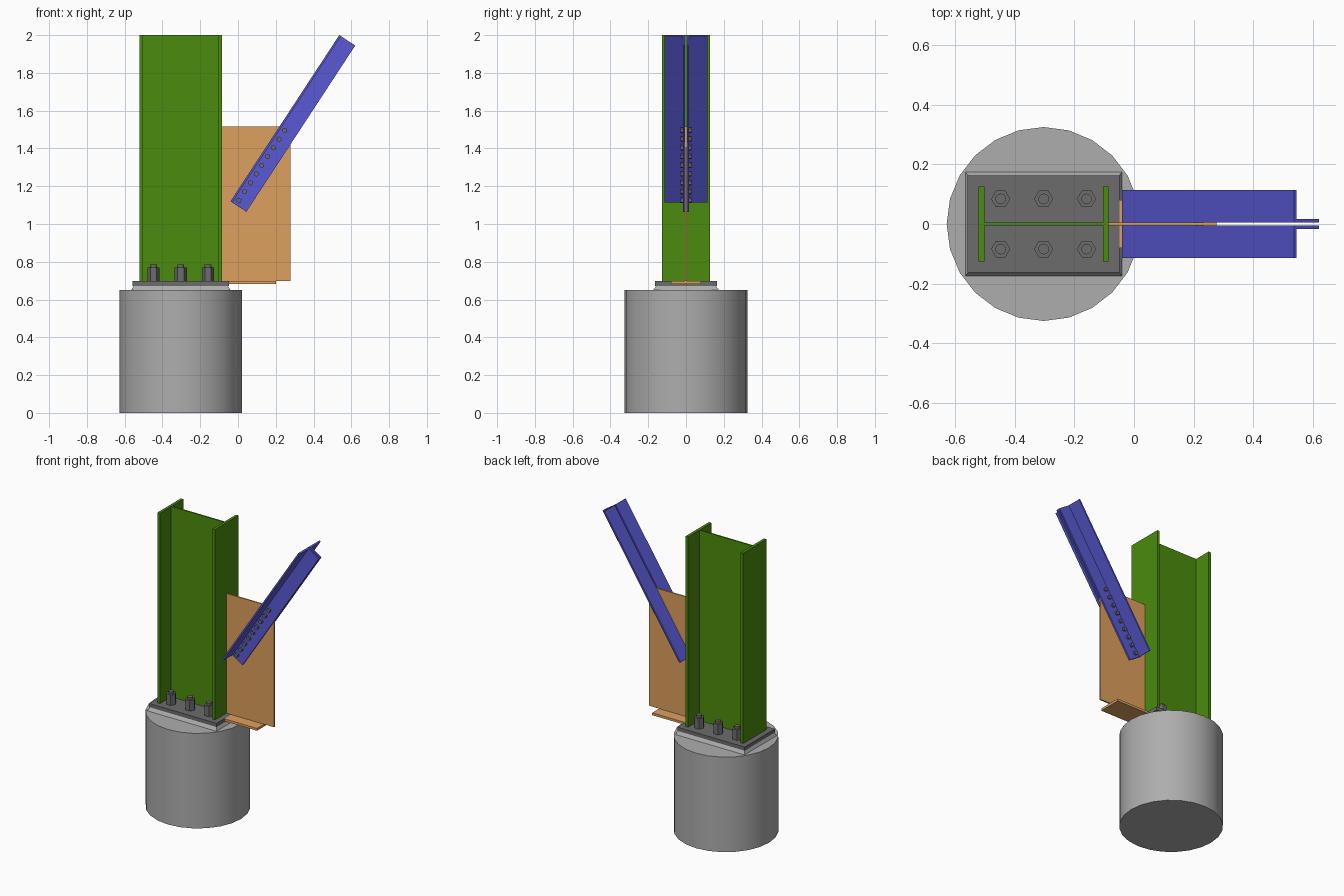
import bpy, math
from mathutils import Matrix, Vector

if "Cube" in bpy.data.objects:
    bpy.data.objects.remove(bpy.data.objects["Cube"])


def material(name, rgb):
    m = bpy.data.materials.new(name)
    m.diffuse_color = (*rgb, 1)
    m.use_nodes = True
    m.node_tree.nodes["Principled BSDF"].inputs["Base Color"].default_value = m.diffuse_color
    return m


GREEN = material("green_paint", (0.07, 0.26, 0.004))
ORANGE = material("orange_paint", (0.73, 0.35, 0.11))
BLUE = material("blue_paint", (0.10, 0.10, 0.66))
STEEL = material("dark_steel", (0.15, 0.15, 0.15))
CONCRETE = material("concrete", (0.42, 0.42, 0.42))
CX = -0.303  # centre line of pier and column


def finish(name, verts, faces, mat):
    me = bpy.data.meshes.new(name)
    me.from_pydata(verts, [], faces)
    me.materials.append(mat)
    ob = bpy.data.objects.new(name, me)
    bpy.context.collection.objects.link(ob)
    return ob


def prism(name, profile, depth, mat, matrix=Matrix(), top=None):
    """Extrude a counter-clockwise profile along local z; top gives a taper."""
    n = len(profile)
    pts = [(x, y, 0) for x, y in profile] + [(x, y, depth) for x, y in (top or profile)]
    faces = [tuple(reversed(range(n))), tuple(range(n, 2 * n))]
    faces += [(i, (i + 1) % n, n + (i + 1) % n, n + i) for i in range(n)]
    if matrix.determinant() < 0:
        faces = [f[::-1] for f in faces]
    return finish(name, [matrix @ Vector(p) for p in pts], faces, mat)


def rect(x0, x1, y0, y1):
    return [(x0, y0), (x1, y0), (x1, y1), (x0, y1)]


def ngon(r, n):
    return [(r * math.cos(2 * math.pi * i / n), r * math.sin(2 * math.pi * i / n)) for i in range(n)]


def at(x, y, z):
    return Matrix.Translation((x, y, z))


# Concrete pier
pier = prism("pier", ngon(0.325, 24), 0.65, CONCRETE, at(CX, 0, 0))
bpy.context.view_layer.objects.active = pier
pier.select_set(True)
bpy.ops.object.shade_smooth_by_angle(angle=math.radians(30))

# Tapered grout bed and base plate
prism("grout_bed", rect(-0.262, 0.262, -0.174, 0.174), 0.023, CONCRETE, at(CX, 0, 0.65),
      top=rect(-0.25, 0.25, -0.158, 0.158))
prism("base_plate", rect(-0.255, 0.255, -0.163, 0.163), 0.025, STEEL, at(CX, 0, 0.673))

# Wide-flange column
W, F, B, T = 0.218, 0.199, 0.126, 0.005
half = [(F, -B), (W, -B), (W, B), (F, B), (F, T)]
profile = half + [(-F, T), (-F, B), (-W, B), (-W, -B), (-F, -B), (-F, -T), (F, -T)]
prism("column", profile, 1.302, GREEN, at(CX, 0, 0.698))

# Anchor nuts and rods
for i in range(3):
    for s in (-1, 1):
        x, y = CX + (i - 1) * 0.144, s * 0.084
        prism(f"anchor_nut_{i}_{s}", ngon(0.032, 6), 0.072, STEEL, at(x, y, 0.698))
        prism(f"anchor_rod_{i}_{s}", ngon(0.018, 12), 0.015, STEEL, at(x, y, 0.77))

# Gusset plate and its bottom shelf plate
prism("gusset_plate", rect(-0.085, 0.277, -0.005, 0.005), 0.818, ORANGE, at(0, 0, 0.698))
prism("gusset_shelf", rect(-0.048, 0.2, -0.08, 0.08), 0.016, ORANGE, at(0, 0, 0.682))

# Brace frame: local x across the brace, local y outward, local z along it
a = math.atan2(0.88, 0.576)
u = Vector((math.cos(a), 0, math.sin(a)))
v = Vector((math.sin(a), 0, -math.cos(a)))
ANGLE = [(0, 0.005), (0.101, 0.005), (0.101, 0.016), (0.011, 0.016), (0.011, 0.114), (0, 0.114)]
for s, side in ((-1, "front"), (1, "back")):
    w = Vector((0, s, 0))
    frame = at(-0.04, 0, 1.12) @ Matrix((v, w, u)).transposed().to_4x4()
    prism(f"brace_angle_{side}", ANGLE, 1.052, BLUE, frame)
    # Row of bolt heads through the brace and gusset
    for i in range(9):
        m = frame @ at(0.035, 0.016, 0.029 + i * 0.0554) @ Matrix.Rotation(-math.pi / 2, 4, 'X')
        prism(f"brace_bolt_{side}_{i}", ngon(0.014, 6), 0.014, STEEL, m)
